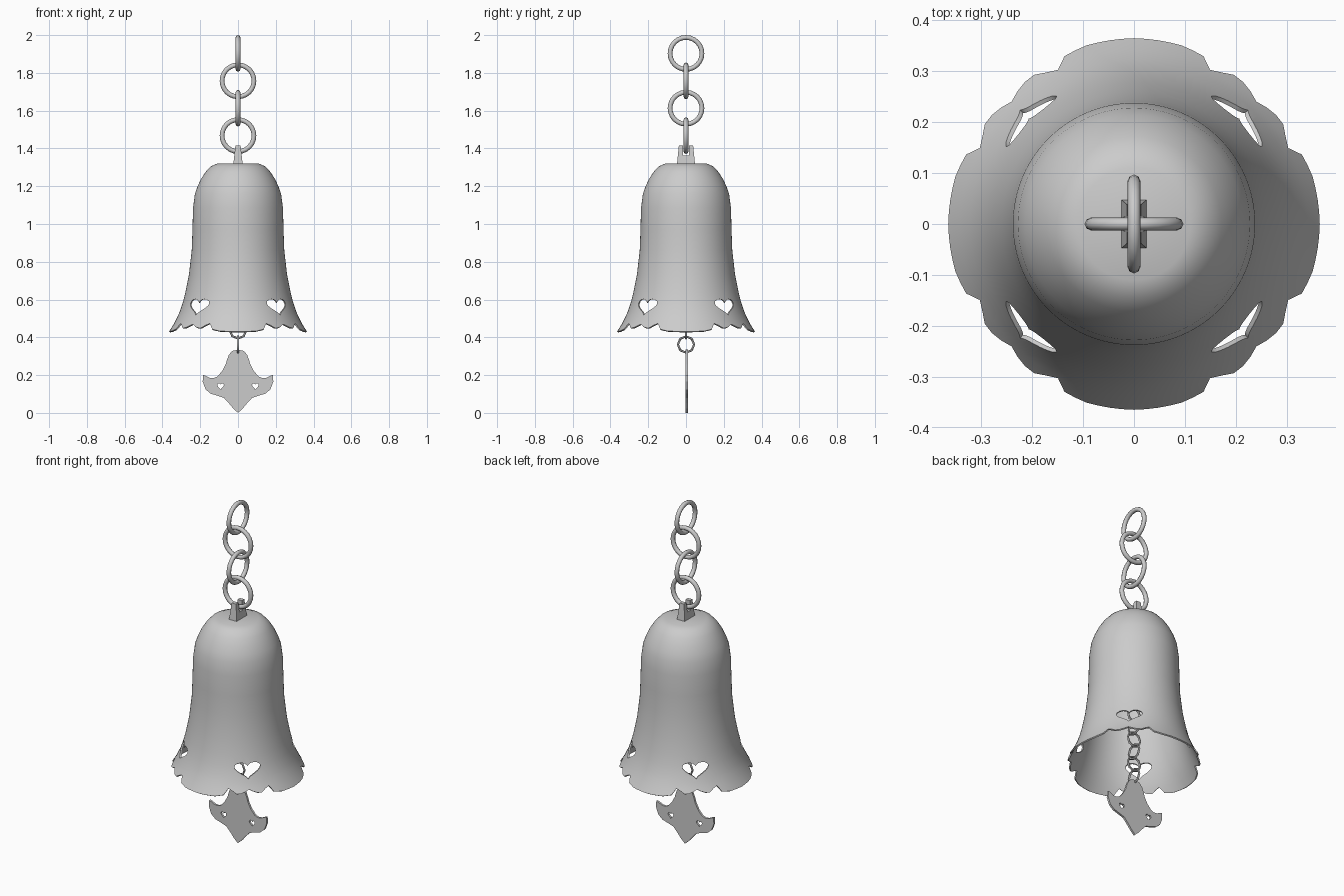
import bpy, bmesh, math
from math import sin, cos, pi, radians

cube = bpy.data.objects.get("Cube")
if cube:
    bpy.data.objects.remove(cube, do_unlink=True)

metal = bpy.data.materials.new("grey_metal")
metal.use_nodes = True
GREY = (0.6, 0.6, 0.6, 1)
metal.diffuse_color = GREY
metal.node_tree.nodes["Principled BSDF"].inputs["Base Color"].default_value = GREY


def lerp_table(table, t):
    """Piecewise linear lookup in a table sorted by its first column."""
    for (a, va), (b, vb) in zip(table, table[1:]):
        if t <= b:
            return va + (vb - va) * (t - a) / (b - a)
    return table[-1][1]


def new_object(name, bm):
    mesh = bpy.data.meshes.new(name)
    bmesh.ops.recalc_face_normals(bm, faces=bm.faces)
    bm.to_mesh(mesh)
    bm.free()
    ob = bpy.data.objects.new(name, mesh)
    bpy.context.collection.objects.link(ob)
    mesh.materials.append(metal)
    return ob


def activate(ob):
    bpy.ops.object.select_all(action='DESELECT')
    ob.select_set(True)
    bpy.context.view_layer.objects.active = ob


def smooth(ob, angle=35):
    activate(ob)
    bpy.ops.object.shade_smooth_by_angle(angle=radians(angle))


def prism(name, outline, depth):
    """Outline of (x, z) points extruded along y, centred on y = 0."""
    bm = bmesh.new()
    face = bm.faces.new([bm.verts.new((x, -depth / 2, z)) for x, z in outline])
    out = bmesh.ops.extrude_face_region(bm, geom=[face])["geom"]
    bmesh.ops.translate(bm, vec=(0, depth, 0),
                        verts=[v for v in out if isinstance(v, bmesh.types.BMVert)])
    return new_object(name, bm)


def heart(width, height, n=28):
    pts = []
    for i in range(n):
        t = 2 * pi * i / n
        z = 13 * cos(t) - 5 * cos(2 * t) - 2 * cos(3 * t) - cos(4 * t) + 2.5
        pts.append((sin(t) ** 3 * width / 2, z * height / 29))
    return pts


def cut(ob, cutter):
    """Subtract the cutter and remove it."""
    mod = ob.modifiers.new("cut", 'BOOLEAN')
    mod.operation, mod.solver, mod.object = 'DIFFERENCE', 'EXACT', cutter
    activate(ob)
    bpy.ops.object.modifier_apply(modifier=mod.name)
    bpy.data.objects.remove(cutter, do_unlink=True)


def ring(name, z, major, minor, facing_side, segs, minor_segs):
    rot = (0, pi / 2, 0) if facing_side else (pi / 2, 0, 0)
    bpy.ops.mesh.primitive_torus_add(location=(0, 0, z), rotation=rot,
                                     major_radius=major, minor_radius=minor,
                                     major_segments=segs, minor_segments=minor_segs)
    ob = bpy.context.object
    ob.name = name
    ob.data.materials.append(metal)
    smooth(ob, 60)


# Bell: height to radius, and scalloped rim height by angle from the nearest axis
PROFILE = [(0.43, 0.365), (0.48, 0.334), (0.535, 0.309), (0.585, 0.292), (0.64, 0.278),
           (0.73, 0.26), (0.86, 0.245), (0.97, 0.241), (1.085, 0.238), (1.16, 0.228),
           (1.2, 0.214), (1.24, 0.195), (1.275, 0.172), (1.305, 0.145), (1.32, 0.11)]
RIM = [(0, 0.43), (15, 0.433), (22.5, 0.443), (26.25, 0.474), (30, 0.464),
       (33.75, 0.45), (37.5, 0.451), (41.25, 0.459), (45, 0.47)]
SEGS = 96
bm = bmesh.new()
columns = []
for i in range(SEGS):
    a = 360 * i / SEGS
    rim = lerp_table(RIM, min(a % 90, 90 - a % 90))
    heights = [rim, (rim + 0.505) / 2, 0.505] + [z for z, r in PROFILE[2:]]
    columns.append([bm.verts.new((lerp_table(PROFILE, z) * cos(radians(a)),
                                  lerp_table(PROFILE, z) * sin(radians(a)), z))
                    for z in heights])
for c, d in zip(columns, columns[1:] + columns[:1]):
    for j in range(len(c) - 1):
        bm.faces.new((c[j], d[j], d[j + 1], c[j + 1]))
bm.faces.new([c[-1] for c in columns])
bell = new_object("bell", bm)
shell = bell.modifiers.new("shell", 'SOLIDIFY')
shell.thickness, shell.offset = 0.008, -1
activate(bell)
bpy.ops.object.modifier_apply(modifier=shell.name)

# Heart openings on the four diagonals
for k in range(4):
    a = pi / 4 + k * pi / 2
    cutter = prism("heart_cutter", heart(0.14, 0.085), 0.2)
    cutter.location = (0.29 * cos(a), 0.29 * sin(a), 0.56)
    cutter.rotation_euler.z = a - pi / 2
    cut(bell, cutter)
smooth(bell)

# Notched lug on the crown, tapering upwards
half = [(0.048, 1.315), (0.038, 1.415), (0.015, 1.415), (0.015, 1.362)]
lug = prism("hanging_lug", half + [(-y, z) for y, z in reversed(half)], 0.05)
for v in lug.data.vertices:
    v.co.y *= 1 - 4.5 * (v.co.z - 1.315)
lug.rotation_euler.z = pi / 2

# Hanging chain
for k in range(4):
    ring(f"chain_link_{k + 1}", 1.903 - 0.145 * k, 0.0845, 0.0125, k % 2 == 0, 24, 8)

# Fine chain inside the bell
for k in range(13):
    ring(f"inner_link_{k + 1}", 0.362 + 0.075 * k, 0.043, 0.006, k % 2 == 0, 8, 6)

# Flat pendant with two small hearts
right = [(0.03, 0.328), (0.048, 0.308), (0.058, 0.282), (0.066, 0.255), (0.085, 0.22),
         (0.11, 0.192), (0.13, 0.184), (0.15, 0.186), (0.17, 0.196), (0.185, 0.201),
         (0.187, 0.165), (0.172, 0.125), (0.145, 0.102), (0.115, 0.093), (0.075, 0.08),
         (0.05, 0.053), (0.025, 0.023)]
outline = [(0, 0.335)] + right + [(0, 0)] + [(-x, z) for x, z in reversed(right)]
pendant = prism("pendant", outline, 0.012)
for side in (-1, 1):
    cutter = prism("small_heart_cutter", heart(0.036, 0.034, 16), 0.1)
    cutter.location = (side * 0.092, 0, 0.14)
    cut(pendant, cutter)
pendant.location.y = 0.004
